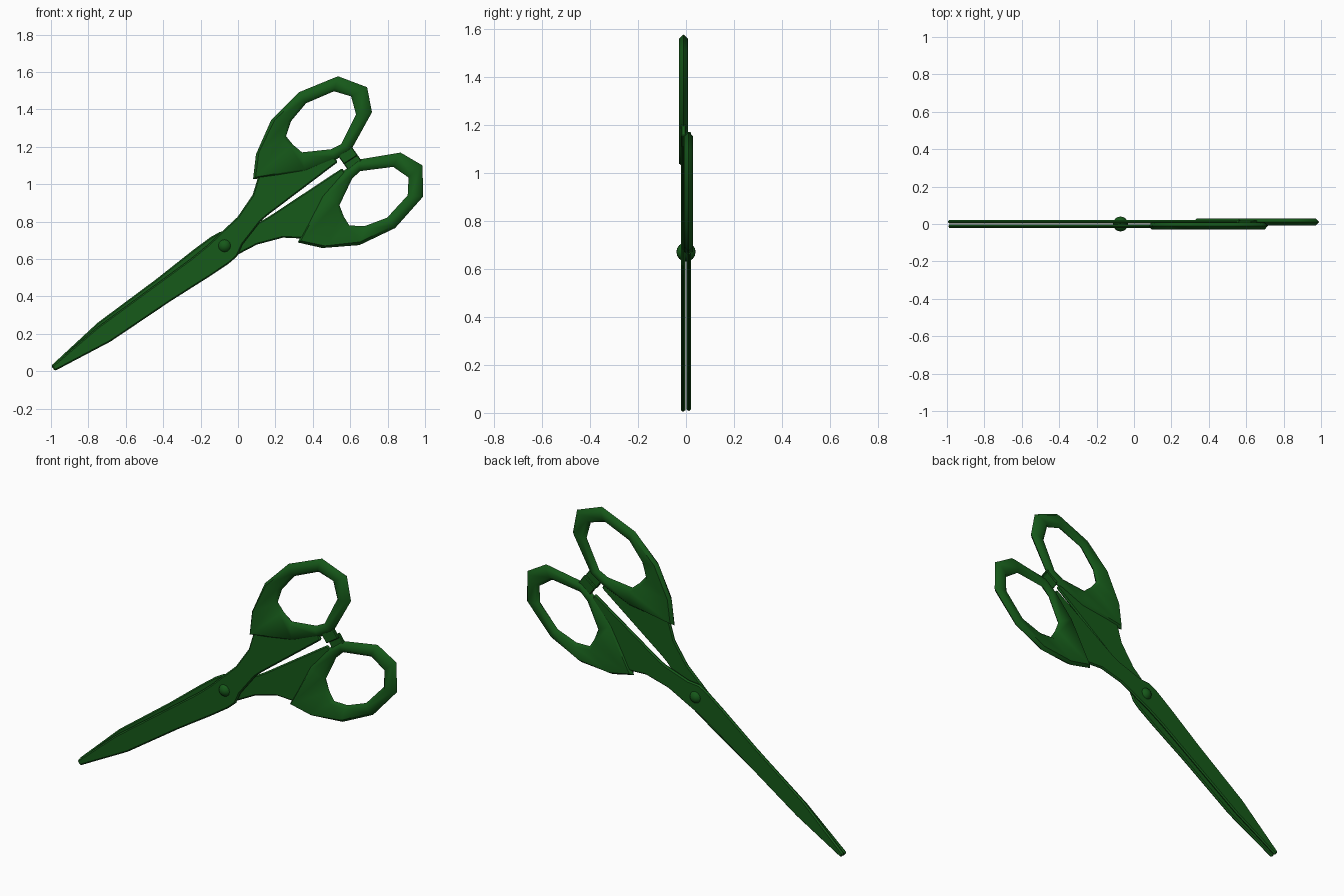
import bpy, bmesh, math
from mathutils import Matrix, Vector

if "Cube" in bpy.data.objects:
    bpy.data.objects.remove(bpy.data.objects["Cube"])

green = bpy.data.materials.new("green")
green.diffuse_color = (0.008, 0.1, 0.01, 1)
green.use_nodes = True
green.node_tree.nodes["Principled BSDF"].inputs["Base Color"].default_value = green.diffuse_color

# Local frame: u runs along the scissors, v across them, w towards the front
A = math.radians(35.3)
c, s = math.cos(A), math.sin(A)
FRAME = Matrix(((c, -s, 0, -0.075), (0, 0, -1, 0), (s, c, 0, 0.663), (0, 0, 0, 1)))
SIDES = {"front": FRAME, "rear": FRAME @ Matrix.Rotation(math.pi, 4, 'X')}


def finish(bm, name, bevel=0, angle=35):
    """Place one copy of the part on each half of the scissors."""
    bmesh.ops.recalc_face_normals(bm, faces=bm.faces[:])
    for side, matrix in SIDES.items():
        me = bpy.data.meshes.new(f"{side}_{name}")
        bm.to_mesh(me)
        me.materials.append(green)
        ob = bpy.data.objects.new(f"{side}_{name}", me)
        bpy.context.collection.objects.link(ob)
        ob.matrix_world = matrix
        if bevel:
            mod = ob.modifiers.new("edge", 'BEVEL')
            mod.width, mod.segments, mod.limit_method = bevel, 1, 'ANGLE'
        else:
            me.shade_smooth()
            me.set_sharp_from_angle(angle=math.radians(angle))
    bm.free()


def plate(name, outline, w0, w1, bevel):
    """Flat bevelled plate from an outline."""
    bm = bmesh.new()
    face = bm.faces.new([bm.verts.new((u, v, w0)) for u, v in outline])
    ext = bmesh.ops.extrude_face_region(bm, geom=[face])["geom"]
    bmesh.ops.translate(bm, vec=(0, 0, w1 - w0),
                        verts=[g for g in ext if isinstance(g, bmesh.types.BMVert)])
    finish(bm, name, bevel)


# Blade with its shank
plate("blade", [
    (.76, .02), (.29, .005), (.24, 0), (.09, -.045), (.03, -.08), (-.03, -.086),
    (-.15, -.083), (-.4, -.07), (-.785, -.061), (-1.12, -.017), (-1.12, .013),
    (-.8, .042), (-.18, .052), (-.06, .06), (.026, .073), (.152, .09),
    (.287, .14), (.355, .193), (.42, .23), (.55, .2), (.62, .14), (.76, .065)],
    .003, .021, .007)

# Stop tab between the two handles
plate("stop_tab", [(.78, .06), (.78, -.008), (.868, -.012), (.868, .06)], .001, .02, .004)

# Finger loop: outer and inner outline joined by a six-sided section
outer = [(.337, .207), (.427, .307), (.598, .409), (.806, .445), (1.026, .394),
         (1.119, .256), (1.063, .132), (.854, .031), (.753, .037), (.585, .077)]
inner = [(.618, .235), (.614, .293), (.682, .343), (.803, .375), (.962, .341),
         (1.021, .266), (.987, .172), (.829, .088), (.77, .097), (.634, .173)]
MID, HALF = .0105, .0185
bm = bmesh.new()
rings = []
for o, i in zip(outer, inner):
    o, i = Vector(o), Vector(i)
    d = (i - o).normalized() * .018
    section = [(o, 0), (o + d, HALF), (i - d, HALF), (i, 0), (i - d, -HALF), (o + d, -HALF)]
    rings.append([bm.verts.new((p.x, p.y, MID + h)) for p, h in section])
for k, ring in enumerate(rings):
    nxt = rings[(k + 1) % len(rings)]
    for j in range(6):
        n = (j + 1) % 6
        bm.faces.new((ring[j], ring[n], nxt[n], nxt[j]))
finish(bm, "finger_loop", angle=50)

# Pivot rivet
bpy.ops.mesh.primitive_uv_sphere_add(segments=12, ring_count=8, radius=.04,
                                     location=(-.072, 0, .671),
                                     rotation=(math.pi / 2, 0, 0))
rivet = bpy.context.object
rivet.name = "pivot_rivet"
rivet.data.materials.append(green)
bpy.ops.object.shade_smooth_by_angle(angle=math.radians(50))
